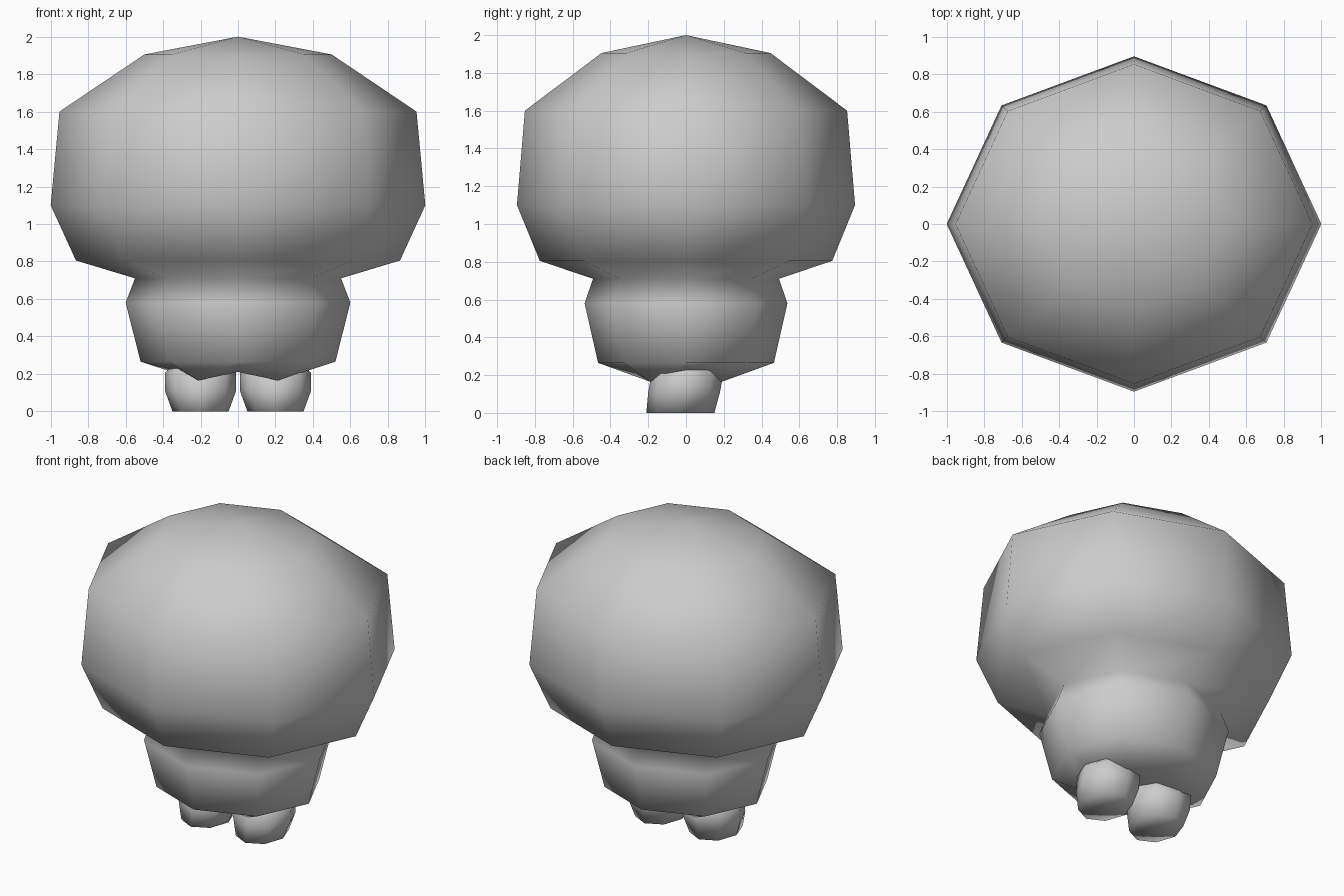
import bpy, bmesh
from math import cos, sin, pi

if "Cube" in bpy.data.objects:
    bpy.data.objects.remove(bpy.data.objects["Cube"])

SIDES = 8


def ring(bm, cx, cy, rx, ry, z):
    return [bm.verts.new((cx + rx * cos(2 * pi * i / SIDES),
                          cy + ry * sin(2 * pi * i / SIDES), z))
            for i in range(SIDES)]


def fan(bm, loop, tip):
    v = bm.verts.new(tip)
    for i in range(SIDES):
        bm.faces.new((loop[i], loop[(i + 1) % SIDES], v))


def loft(bm, rings):
    for a, b in zip(rings, rings[1:]):
        for i in range(SIDES):
            j = (i + 1) % SIDES
            bm.faces.new((a[i], a[j], b[j], b[i]))


def finish(bm, name):
    bmesh.ops.recalc_face_normals(bm, faces=bm.faces[:])
    for f in bm.faces:
        f.smooth = True
    mesh = bpy.data.meshes.new(name)
    bm.to_mesh(mesh)
    bm.free()
    obj = bpy.data.objects.new(name, mesh)
    bpy.context.collection.objects.link(obj)
    return obj


# Head and body: one eight-sided turned form, slightly flattened in depth
bm = bmesh.new()
profile = [(0.30, 0.165), (0.52, 0.265), (0.60, 0.58), (0.55, 0.71),
           (0.865, 0.805), (1.0, 1.10), (0.953, 1.60), (0.50, 1.905)]
rings = [ring(bm, 0, 0, r, r * 0.895, z) for r, z in profile]
for i in (0, 2, 4, 6):          # raised crotch and hips between the feet
    rings[0][i].co.z = 0.21
loft(bm, rings)
fan(bm, rings[-1], (0, 0, 2.0))
fan(bm, rings[0], (0, 0, 0.21))
finish(bm, "head_and_body")

# Feet: stubby octagonal stumps with the toes pushed forward
for side, name in ((-1, "left_foot"), (1, "right_foot")):
    bm = bmesh.new()
    x = 0.20 * side
    rings = [ring(bm, x, -0.03, 0.15, 0.18, 0.0),
             ring(bm, x, -0.01, 0.19, 0.19, 0.11),
             ring(bm, x, 0.0, 0.19, 0.19, 0.207),
             ring(bm, x, 0.0, 0.13, 0.13, 0.26)]
    for i in (2, 6):            # front and back meet the body lower down
        rings[2][i].co.z = 0.165
    loft(bm, rings)
    fan(bm, rings[0], (x, -0.03, 0.0))
    fan(bm, rings[-1], (x, 0, 0.27))
    finish(bm, name)
